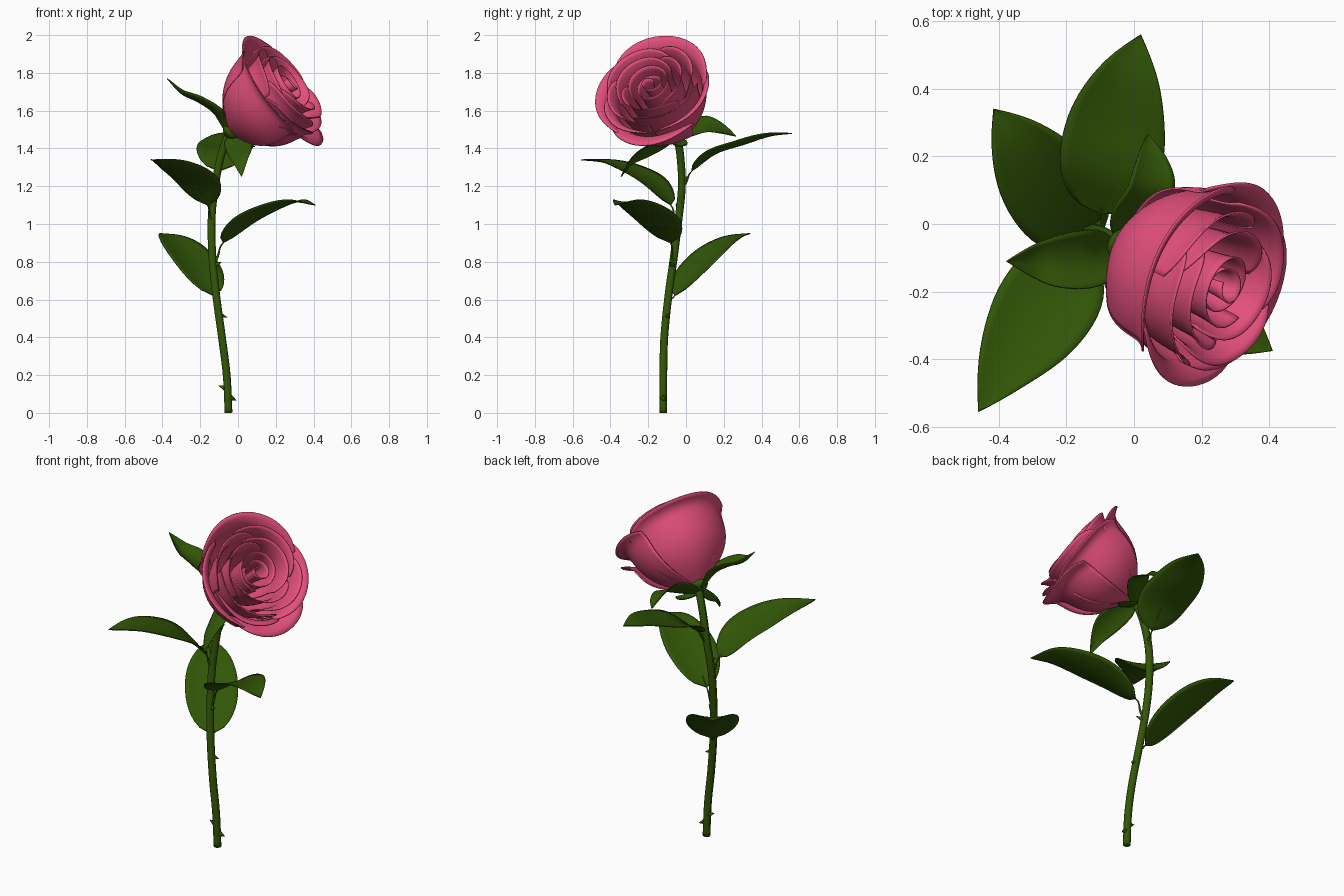
import bpy, math
from mathutils import Vector as V

if "Cube" in bpy.data.objects:
    bpy.data.objects.remove(bpy.data.objects["Cube"])


def material(name, rgb):
    m = bpy.data.materials.new(name)
    m.diffuse_color = (*rgb, 1)
    m.use_nodes = True
    m.node_tree.nodes["Principled BSDF"].inputs["Base Color"].default_value = m.diffuse_color
    return m


PINK = material("petal pink", (0.77, 0.078, 0.205))
GREEN = material("leaf green", (0.032, 0.094, 0.002))


def grid(name, f, nu, nv, mat, thick=0):
    """Smooth surface through f(u, v), with u and v in 0..1."""
    verts = [f(i / nu, j / nv) for i in range(nu + 1) for j in range(nv + 1)]
    n = nv + 1
    faces = [(i * n + j, i * n + j + 1, (i + 1) * n + j + 1, (i + 1) * n + j)
             for i in range(nu) for j in range(nv)]
    me = bpy.data.meshes.new(name)
    me.from_pydata(verts, [], faces)
    me.materials.append(mat)
    for p in me.polygons:
        p.use_smooth = True
    ob = bpy.data.objects.new(name, me)
    bpy.context.collection.objects.link(ob)
    if thick:
        mod = ob.modifiers.new("thickness", 'SOLIDIFY')
        mod.thickness = thick
        mod.offset = 0
    return ob


def along(pts, s):
    """Catmull-Rom point at s in 0..1 along the given points."""
    p = [V(q) for q in pts]
    p = [2 * p[0] - p[1]] + p + [2 * p[-1] - p[-2]]
    n = len(pts) - 1
    i = min(int(s * n), n - 1)
    t = s * n - i
    a, b, c, d = p[i:i + 4]
    return 0.5 * (2 * b + (c - a) * t + (2 * a - 5 * b + 4 * c - d) * t * t
                  + (3 * b - a - 3 * c + d) * t ** 3)


def tangent(pts, s):
    return (along(pts, min(1, s + .01)) - along(pts, max(0, s - .01))).normalized()


def tube(name, pts, radius, n=8, sides=12):
    """Round tube along a path, closed by flat caps."""
    def f(u, v):
        s = min(1, max(0, (u * n - 1) / (n - 2)))
        r = 0 if u in (0, 1) else radius(s)
        d = tangent(pts, s)
        e = d.cross(V((0.3, 1, 0.1))).normalized()
        g = d.cross(e)
        a = -2 * math.pi * v
        return along(pts, s) + r * (e * math.cos(a) + g * math.sin(a))
    return grid(name, f, n, sides, GREEN)


def leaf(name, pts, half, fold=0.15, side=None):
    """Pointed blade around a midrib path, slightly folded along it."""
    def f(u, v):
        d = tangent(pts, u)
        e = V(side).normalized() if side else d.cross(V((0, 0, 1))).normalized()
        up = e.cross(d)
        w = 2 * v - 1
        h = half * u ** .6 * (1 - u) ** 1.0 / .346
        return along(pts, u) + e * w * h + up * h * fold * w * w
    return grid(name, f, 20, 10, GREEN, 0.005)


# Stem
STEM = [(-.05, -.12, 0), (-.06, -.12, .2), (-.085, -.115, .4), (-.115, -.093, .62),
        (-.135, -.065, .82), (-.14, -.04, 1.02), (-.122, -.022, 1.2),
        (-.09, -.03, 1.36), (-.05, -.05, 1.48)]
tube("stem", STEM, lambda u: .021, 60)

# Thorns
for i, (p, d) in enumerate([((-.065, -.12, .13), (-.04, 0, .015)),
                            ((-.04, -.12, .08), (.035, .01, -.015)),
                            ((-.1, -.105, .52), (.045, .01, -.015)),
                            ((-.14, -.04, 1.1), (-.035, .01, .02)),
                            ((-.115, -.02, 1.24), (.02, .04, .01)),
                            ((-.125, -.07, .78), (.04, -.02, .02))]):
    p, d = V(p), V(d)
    tube(f"thorn_{i}", [p, p + d * .6, p + d], lambda u: .016 * (1 - u) ** 1.3, 6, 8)

# Leaves, each with a thin stalk from the stem
LEAVES = {
    "back_leaf": ([(-.1, .03, 1.28), (-.075, .15, 1.37), (-.05, .3, 1.42),
                   (-.015, .44, 1.465), (.02, .56, 1.48)], .152, (-.12, -.02, 1.19)),
    "low_leaf": ([(-.13, -.06, .62), (-.2, .04, .74), (-.28, .15, .85),
                  (-.35, .25, .92), (-.415, .34, .95)], .142, (-.115, -.09, .6)),
    "left_leaf": ([(-.16, -.08, 1.1), (-.22, -.18, 1.21), (-.3, -.3, 1.28),
                   (-.38, -.42, 1.325), (-.46, -.555, 1.34)], .147, (-.14, -.045, 1.0)),
    "right_leaf": ([(-.08, -.08, .9), (.04, -.15, 1.0), (.17, -.23, 1.07),
                    (.3, -.31, 1.115), (.41, -.375, 1.1)], .142, (-.13, -.07, .78)),
}
for name, (pts, half, foot) in LEAVES.items():
    leaf(name, pts, half)
    mid = (V(foot) + V(pts[0])) / 2 + V((0, 0, -.005))
    tube(name + "_stalk", [foot, mid, pts[0], pts[1]], lambda u: .008 * (1.1 - u), 12, 8)

# Sepals under the bloom
leaf("sepal_left", [(-.05, -.07, 1.47), (-.12, -.1, 1.58), (-.21, -.11, 1.645),
                    (-.3, -.11, 1.69), (-.375, -.11, 1.77)], .085, .4)
leaf("sepal_back", [(-.04, -.04, 1.46), (0, .04, 1.5), (.045, .11, 1.52),
                    (.05, .19, 1.5), (.04, .265, 1.465)], .085, .15, (1, 0, -.6))
leaf("sepal_front", [(-.05, -.06, 1.46), (-.01, -.14, 1.43), (.01, -.22, 1.39),
                     (.015, -.29, 1.34), (.02, -.345, 1.25)], .07, .2, (1, 0, .5))
leaf("sepal_under", [(-.05, -.05, 1.455), (0, -.04, 1.43), (.05, -.03, 1.415),
                     (.09, -.03, 1.41)], .045)

# Bloom frame: base point, axis, and the two directions across it
BASE = V((-.043, -.062, 1.488))
AXIS = V((.74, -.3, .6)).normalized()
RIGHT = V((0, 0, 1)).cross(AXIS).normalized()
UP = AXIS.cross(RIGHT)


def bloom(r, ang, t):
    return BASE + AXIS * t + r * (RIGHT * math.cos(ang) + UP * math.sin(ang))


tube("calyx", [BASE - AXIS * .03, BASE, BASE + AXIS * .03, BASE + AXIS * .05],
     lambda u: .055 * math.sin(math.pi * min(1, u * .9 + .1)), 10, 16)


def petal(name, deg, half, R, T, flare, curl, swirl=.014):
    """Cupped petal with a rolled lip; one side tucks inside its neighbour."""
    def f(u, v):
        w = 2 * v - 1
        a = math.radians(deg + half * w)
        edge = 1 - .13 * abs(w) ** 4
        lip = max(0, (u - .8) / .2) ** 2
        point = 1 - .5 * w * w
        r = (R + swirl * w) * (1 - (1 - u) ** 3.3) + flare * point * (.45 * u ** 5 + .55 * lip)
        return bloom(r, a, T * u * edge - curl * point * lip)
    return grid(name, f, 22, 24, PINK, .006)


# Outer petals with rolled lips; the lowest one hangs open
for i, (deg, half, R, T, fl, cu) in enumerate([
        (78, 70, .262, .42, .075, .025), (182, 60, .256, .40, .065, .03),
        (235, 48, .238, .41, .055, .025), (275, 50, .245, .37, .11, .02),
        (335, 56, .25, .405, .065, .025)]):
    petal(f"outer_petal_{i}", deg, half, R, T, fl, cu)

# Middle and inner rings
for ring, (n, start, R, T, fl) in enumerate([(4, 40, .208, .44, .04),
                                             (3, 15, .15, .45, .03)]):
    for k in range(n):
        petal(f"ring_{ring}_petal_{k}", start + 360 * k / n, 235 / n, R, T, fl, .008, .022)


# Tight spiral heart
def heart(u, v):
    rad = .012 + .098 * v
    return bloom(rad * (1 - (1 - u) ** 3) + .012 * u ** 8, 1 + v * 5 * math.pi,
                 .05 + (.375 + .02 * math.sin(9 * v)) * u)


grid("spiral_heart", heart, 14, 90, PINK, .005)
